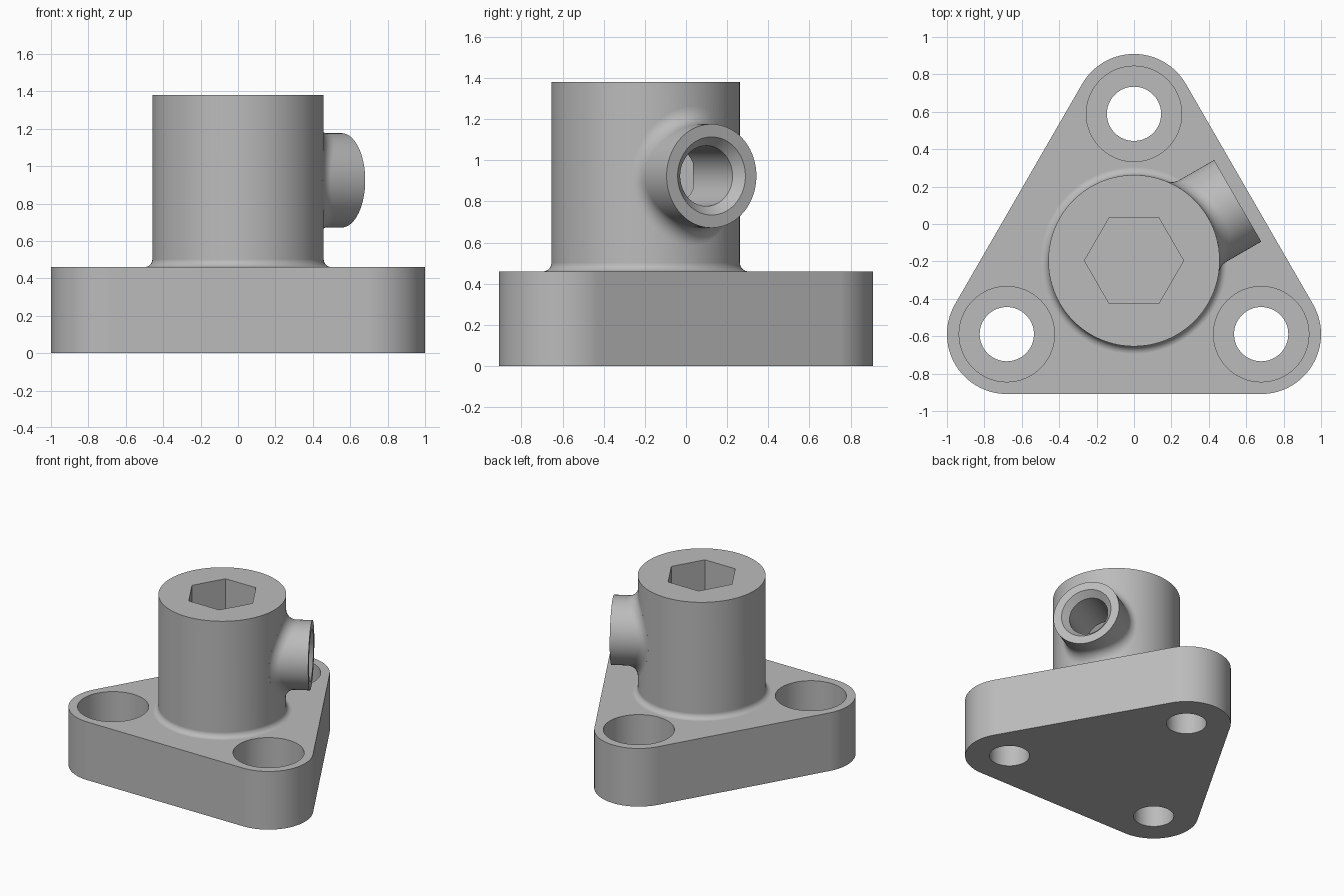
import bpy, bmesh
from math import sin, cos, pi, sqrt, radians
from mathutils import Vector, Matrix

if "Cube" in bpy.data.objects:
    bpy.data.objects.remove(bpy.data.objects["Cube"])

CY = -0.196                      # boss axis position in y
R, PLATE_TOP, BOSS_TOP = 0.458, 0.46, 1.38
PORT_Z, PORT_R, PORT_END = 0.924, 0.252, 0.64
CORNERS = [(-0.68, -0.589), (0.68, -0.589), (0.0, 0.589)]
PORT_FRAME = Matrix.Translation((0, CY, PORT_Z)) @ Matrix.Rotation(radians(30), 4, 'Z')

steel = bpy.data.materials.new("grey metal")
steel.diffuse_color = (0.5, 0.5, 0.5, 1)
steel.use_nodes = True
steel.node_tree.nodes["Principled BSDF"].inputs["Base Color"].default_value = steel.diffuse_color


def skin(name, rings, frame=Matrix()):
    """Closed solid through a list of equal-length point rings."""
    bm = bmesh.new()
    loops = [[bm.verts.new(frame @ Vector(p)) for p in ring] for ring in rings]
    n = len(loops[0])
    for a, b in zip(loops, loops[1:]):
        for i in range(n):
            j = (i + 1) % n
            bm.faces.new((a[i], a[j], b[j], b[i]))
    bm.faces.new(loops[0])
    bm.faces.new(loops[-1])
    bmesh.ops.recalc_face_normals(bm, faces=bm.faces)
    mesh = bpy.data.meshes.new(name)
    bm.to_mesh(mesh)
    bm.free()
    mesh.materials.append(steel)
    obj = bpy.data.objects.new(name, mesh)
    bpy.context.collection.objects.link(obj)
    return obj


def lathe(name, profile, frame, n=96):
    """Turn a (radius, height) profile about the local z axis."""
    return skin(name, [[(r * cos(2 * pi * i / n), r * sin(2 * pi * i / n), h)
                        for i in range(n)] for r, h in profile], frame)


def combine(target, tool, operation):
    mod = target.modifiers.new(operation, 'BOOLEAN')
    mod.operation, mod.solver, mod.object = operation, 'EXACT', tool
    bpy.context.view_layer.objects.active = target
    bpy.ops.object.modifier_apply(modifier=mod.name)
    bpy.data.objects.remove(tool)


# Rounded triangular base plate
outline = []
for (x, y), start in zip(CORNERS, (150, 270, 30)):
    for k in range(33):
        a = radians(start + 120 * k / 32)
        outline.append((x + 0.32 * cos(a), y + 0.32 * sin(a)))
body = skin("flanged_body", [[(x, y, z) for x, y in outline] for z in (0, PLATE_TOP)])

# Upright boss with a fillet at its foot
f = 0.042
foot = [(R + f - f * sin(pi / 2 * k / 8), PLATE_TOP + f - f * cos(pi / 2 * k / 8))
        for k in range(9)]
boss = lathe("boss", [(R + f, 0.3)] + foot + [(R, BOSS_TOP)],
             Matrix.Translation((0, CY, 0)), 128)
combine(body, boss, 'UNION')

# Side port blended into the boss by a rolling-ball fillet
f, steps, n = 0.085, 10, 96
rings = [[] for _ in range(steps + 4)]
for i in range(n):
    t = 2 * pi * i / n
    c, s = cos(t), sin(t)
    u, w = (PORT_R + f) * c, (PORT_R + f) * s
    ball = Vector((sqrt((R + f) ** 2 - u * u), u, w))
    on_port = Vector((ball.x, PORT_R * c, PORT_R * s))
    k = R / (R + f)
    on_boss = Vector((ball.x * k, u * k, w))
    d0, d1 = on_port - ball, on_boss - ball
    rings[0].append((PORT_END, PORT_R * c, PORT_R * s))
    for m in range(steps + 1):
        ang = d0.angle(d1)
        q = m / steps
        d = (d0 * sin((1 - q) * ang) + d1 * sin(q * ang)) / sin(ang)
        rings[m + 1].append(ball + d)
    inner = (on_boss.x * 0.95, on_boss.y * 0.95, on_boss.z)
    rings[-2].append(inner)
    rings[-1].append((0.3, inner[1], inner[2]))
combine(body, skin("side_port", rings, PORT_FRAME), 'UNION')

# Hexagonal socket
socket = [[(0.265 * cos(pi / 3 * i), CY + 0.265 * sin(pi / 3 * i), z) for i in range(6)]
          for z in (PLATE_TOP, BOSS_TOP + 0.1)]
combine(body, skin("hex_socket", socket), 'DIFFERENCE')

# Chamfered port bore, reaching the socket
bore = [(0.147, 0.0), (0.147, PORT_END - 0.05), (0.19, PORT_END), (0.19, PORT_END + 0.1)]
combine(body, lathe("port_bore", bore, PORT_FRAME @ Matrix.Rotation(pi / 2, 4, 'Y')),
        'DIFFERENCE')

# Counterbored bolt holes
for x, y in CORNERS:
    hole = [(0.145, -0.1), (0.145, 0.18), (0.255, 0.18), (0.255, PLATE_TOP + 0.1)]
    combine(body, lathe("bolt_hole", hole, Matrix.Translation((x, y, 0)), 64), 'DIFFERENCE')

# Smooth curved walls, crisp rims
bpy.ops.object.select_all(action='DESELECT')
body.select_set(True)
bpy.context.view_layer.objects.active = body
bpy.ops.object.shade_smooth_by_angle(angle=radians(25))
weighted = body.modifiers.new("even shading", 'WEIGHTED_NORMAL')
weighted.keep_sharp = True
